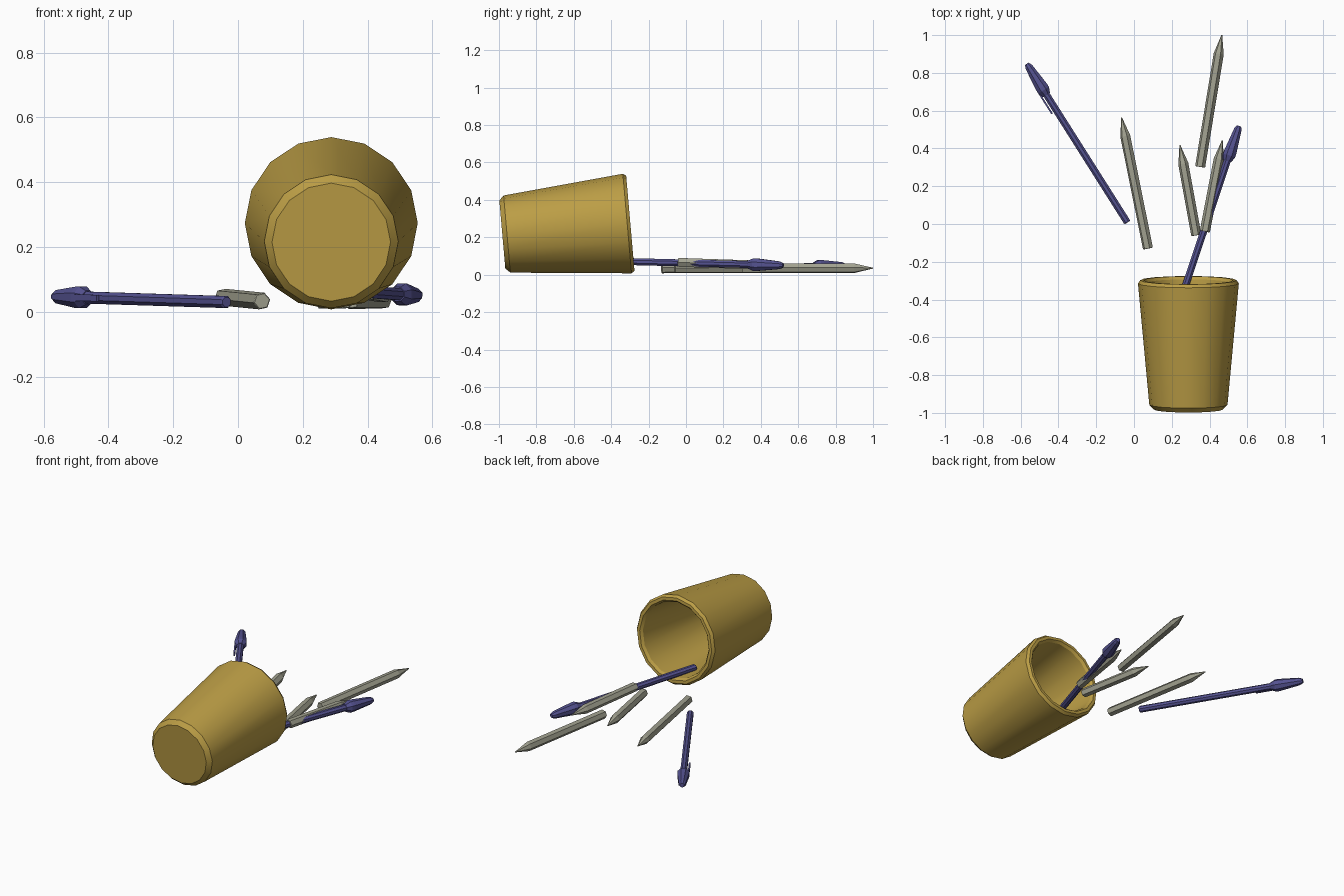
import bpy, bmesh, math
from mathutils import Vector, Matrix

if "Cube" in bpy.data.objects:
    bpy.data.objects.remove(bpy.data.objects["Cube"])


def material(name, rgb):
    m = bpy.data.materials.new(name)
    m.diffuse_color = (*rgb, 1)
    m.use_nodes = True
    m.node_tree.nodes["Principled BSDF"].inputs["Base Color"].default_value = m.diffuse_color
    return m


MUSTARD = material("mustard", (0.50, 0.34, 0.06))
BLUE = material("blue", (0.09, 0.085, 0.28))
STONE = material("stone", (0.36, 0.36, 0.28))


def frame(start, end):
    """Matrix whose z axis runs start -> end, x sideways, y upward."""
    w = (Vector(end) - Vector(start)).normalized()
    u = w.cross(Vector((0, 0, 1))).normalized()
    v = u.cross(w)
    rot = Matrix((u, v, w)).transposed().to_4x4()
    rot = rot @ Matrix.Diagonal((1, 1, 1, 1))
    return Matrix.Translation(start) @ rot


def finish(name, bm, matrix, mat):
    bmesh.ops.recalc_face_normals(bm, faces=bm.faces)
    mesh = bpy.data.meshes.new(name)
    bm.to_mesh(mesh)
    bm.free()
    ob = bpy.data.objects.new(name, mesh)
    ob.matrix_world = matrix
    mesh.materials.append(mat)
    bpy.context.collection.objects.link(ob)
    return ob


def lathe(name, profile, sides, matrix, mat, phase=0.0):
    """Rings of (radius, height) joined by quads, capped at both ends."""
    bm = bmesh.new()
    rings = []
    for r, h in profile:
        angles = [phase + 2 * math.pi * i / sides for i in range(sides)]
        rings.append([bm.verts.new((r * math.cos(a), r * math.sin(a), h)) for a in angles])
    for a, b in zip(rings, rings[1:]):
        for i in range(sides):
            j = (i + 1) % sides
            bm.faces.new((a[i], a[j], b[j], b[i]))
    bm.faces.new(rings[0][::-1])
    bm.faces.new(rings[-1])
    return finish(name, bm, matrix, mat)


# Toppled cup: outer wall, bevelled rim, inner wall and floor
base = Vector((0.288, -0.982, 0.215))
tilt = math.radians(5)
cup = lathe("cup", [(0.183, 0), (0.207, 0.025), (0.267, 0.67), (0.255, 0.687),
                    (0.237, 0.687), (0.225, 0.672), (0.168, 0.04)],
            16, frame(base, base + Vector((0, math.cos(tilt), math.sin(tilt)))), MUSTARD)
bpy.context.view_layer.objects.active = cup
cup.select_set(True)
bpy.ops.object.shade_smooth_by_angle(angle=math.radians(30))
cup.select_set(False)

# Hexagonal pencils: blunt end to sharpened tip
pencils = [((0.074, -0.13, 0.033), (-0.066, 0.564, 0.047), 0.2),
           ((0.35, 0.302, 0.034), (0.465, 1.0, 0.035), 0.15),
           ((0.33, -0.06, 0.034), (0.243, 0.418, 0.034), 0.1),
           ((0.375, -0.04, 0.066), (0.468, 0.443, 0.05), 0.0)]
for n, (start, end, phase) in enumerate(pencils, 1):
    length = (Vector(end) - Vector(start)).length
    lathe(f"pencil_{n}", [(0.024, 0), (0.027, 0.004), (0.027, length - 0.10),
                          (0.009, length - 0.028), (0.003, length)],
          6, frame(start, end), STONE, phase)

# Capped pens with a side clip
pens = [((-0.035, 0.008, 0.03), (-0.567, 0.848, 0.047)),
        ((0.238, -0.43, 0.073), (0.556, 0.519, 0.05))]
for n, (start, end) in enumerate(pens, 1):
    length = (Vector(end) - Vector(start)).length
    matrix = frame(start, end)
    lathe(f"pen_barrel_{n}", [(0.016, 0), (0.020, 0.006), (0.020, length - 0.15)],
          8, matrix, BLUE, math.pi / 8)
    lathe(f"pen_cap_{n}", [(0.023, length - 0.195), (0.036, length - 0.165),
                           (0.036, length - 0.145), (0.022, length - 0.02),
                           (0.013, length)],
          8, matrix, BLUE, math.pi / 8)
    clip = bmesh.new()
    bmesh.ops.create_cube(clip, size=1)
    bmesh.ops.scale(clip, vec=(0.009, 0.02, 0.15), verts=clip.verts)
    bmesh.ops.translate(clip, vec=(-0.029, 0, length - 0.22), verts=clip.verts)
    finish(f"pen_clip_{n}", clip, matrix, BLUE)
